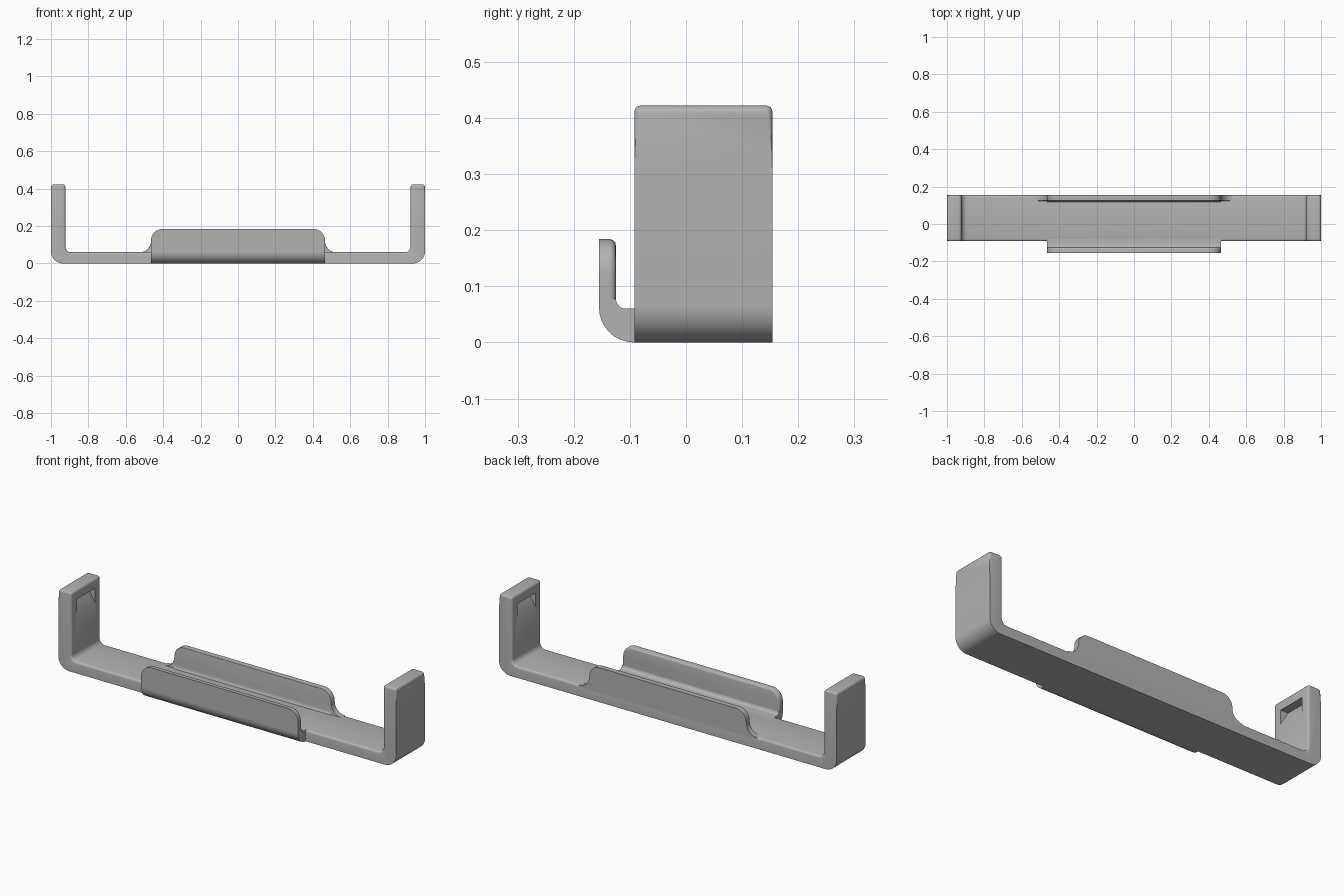
import bpy, bmesh, math
from mathutils import Vector

cube = bpy.data.objects.get("Cube")
if cube:
    bpy.data.objects.remove(cube)

grey = bpy.data.materials.new("matt grey")
grey.use_nodes = True
GREY = (0.45, 0.45, 0.45, 1)
grey.diffuse_color = GREY
grey.node_tree.nodes["Principled BSDF"].inputs["Base Color"].default_value = GREY


def rounded(corners, steps=8):
    """Outline from (u, v, radius) corners, each corner filleted."""
    pts = []
    for i, (u, v, r) in enumerate(corners):
        c = Vector((u, v))
        if r == 0:
            pts.append(c)
            continue
        a = (Vector(corners[i - 1][:2]) - c).normalized()
        b = (Vector(corners[(i + 1) % len(corners)][:2]) - c).normalized()
        centre = c + (a + b) * r
        for k in range(steps + 1):
            t = math.pi / 2 * k / steps
            pts.append(centre - b * r * math.cos(t) - a * r * math.sin(t))
    return pts


def prism(name, outline, axis, lo, hi, soften=None, width=0.011):
    """Extrude an outline along x or y; soften(edge midpoint) picks rounded rims."""
    bm = bmesh.new()
    place = (lambda p, d: (p.x, d, p.y)) if axis == "y" else (lambda p, d: (d, p.x, p.y))
    ends = [[bm.verts.new(place(p, d)) for p in outline] for d in (lo, hi)]
    n = len(outline)
    for ring in ends:
        bm.faces.new(ring)
    for i in range(n):
        j = (i + 1) % n
        bm.faces.new((ends[0][i], ends[0][j], ends[1][j], ends[1][i]))
    bmesh.ops.recalc_face_normals(bm, faces=bm.faces)
    if soften:
        rims = [e for e in bm.edges
                if abs(e.verts[0].co.y - e.verts[1].co.y) < 1e-5
                and soften((e.verts[0].co + e.verts[1].co) / 2)]
        bmesh.ops.bevel(bm, geom=rims, offset=width, segments=4,
                        profile=0.5, affect="EDGES", clamp_overlap=True)
    mesh = bpy.data.meshes.new(name)
    bm.to_mesh(mesh)
    bm.free()
    mesh.materials.append(grey)
    obj = bpy.data.objects.new(name, mesh)
    bpy.context.collection.objects.link(obj)
    return obj


def smooth(obj):
    bpy.ops.object.select_all(action="DESELECT")
    obj.select_set(True)
    bpy.context.view_layer.objects.active = obj
    bpy.ops.object.shade_smooth_by_angle(angle=math.radians(35))


FRONT, BACK, FLOOR, TOP, INNER = -0.092, 0.154, 0.06, 0.422, 0.923

# U-shaped bracket: floor and two end walls
half = [(1, 0, 0.065), (1, TOP, 0.014), (INNER, TOP, 0.014), (INNER, FLOOR, 0.03)]
outline = rounded(half + [(-x, z, r) for x, z, r in reversed(half)])
bracket = prism("bracket", outline, "y", FRONT, BACK,
                lambda m: m.z > TOP - 0.015 or (abs(m.x) < 0.95 and m.z > 0.05))

# Wedge-shaped catch pockets in the inner faces of the end walls
bpy.context.view_layer.objects.active = bracket
for side in (-1, 1):
    wedge = [Vector((side * x, z)) for x, z in
             ((0.90, 0.295), (INNER, 0.295), (0.968, 0.37), (0.90, 0.37))]
    cutter = prism("pocket_cutter", wedge, "y", -0.045, 0.108)
    cutter.hide_render = True
    cut = bracket.modifiers.new("pocket", "BOOLEAN")
    cut.operation = "DIFFERENCE"
    cut.solver = "EXACT"
    cut.object = cutter
    bpy.ops.object.modifier_apply(modifier=cut.name)
    bpy.data.objects.remove(cutter)
smooth(bracket)

# Back guard with flared feet and rounded shoulders
W, LIP_TOP, R = 0.465, 0.184, 0.06
half = [(W + R, 0.045, 0), (W + R, FLOOR, 0), (W, FLOOR, R), (W, LIP_TOP, R)]
guard = rounded(half + [(-x, z, r) for x, z, r in reversed(half)])
smooth(prism("back_guard", guard, "y", 0.124, BACK,
             lambda m: m.y < 0.13 and m.z > FLOOR + 0.001))

# Front lip plate
half = [(W, FLOOR, 0), (W, LIP_TOP, R)]
lip = rounded(half + [(-x, z, r) for x, z, r in reversed(half)])
smooth(prism("front_lip", lip, "y", -0.155, -0.125,
             lambda m: m.y > -0.13 and m.z > FLOOR + 0.001))

# Curved root joining the lip to the floor
root = rounded([(-0.155, 0, 0.062), (-0.06, 0, 0), (-0.06, FLOOR, 0),
                (-0.125, FLOOR, 0.018), (-0.125, 0.078, 0), (-0.155, 0.078, 0)])
smooth(prism("lip_root", root, "x", -W, W))

# Fillet along the foot of the back guard
foot = rounded([(0.13, 0.05, 0), (0.13, 0.078, 0), (0.124, 0.078, 0),
                (0.124, FLOOR, 0.018), (0.106, 0.05, 0)])
smooth(prism("guard_fillet", foot, "x", -W, W))
